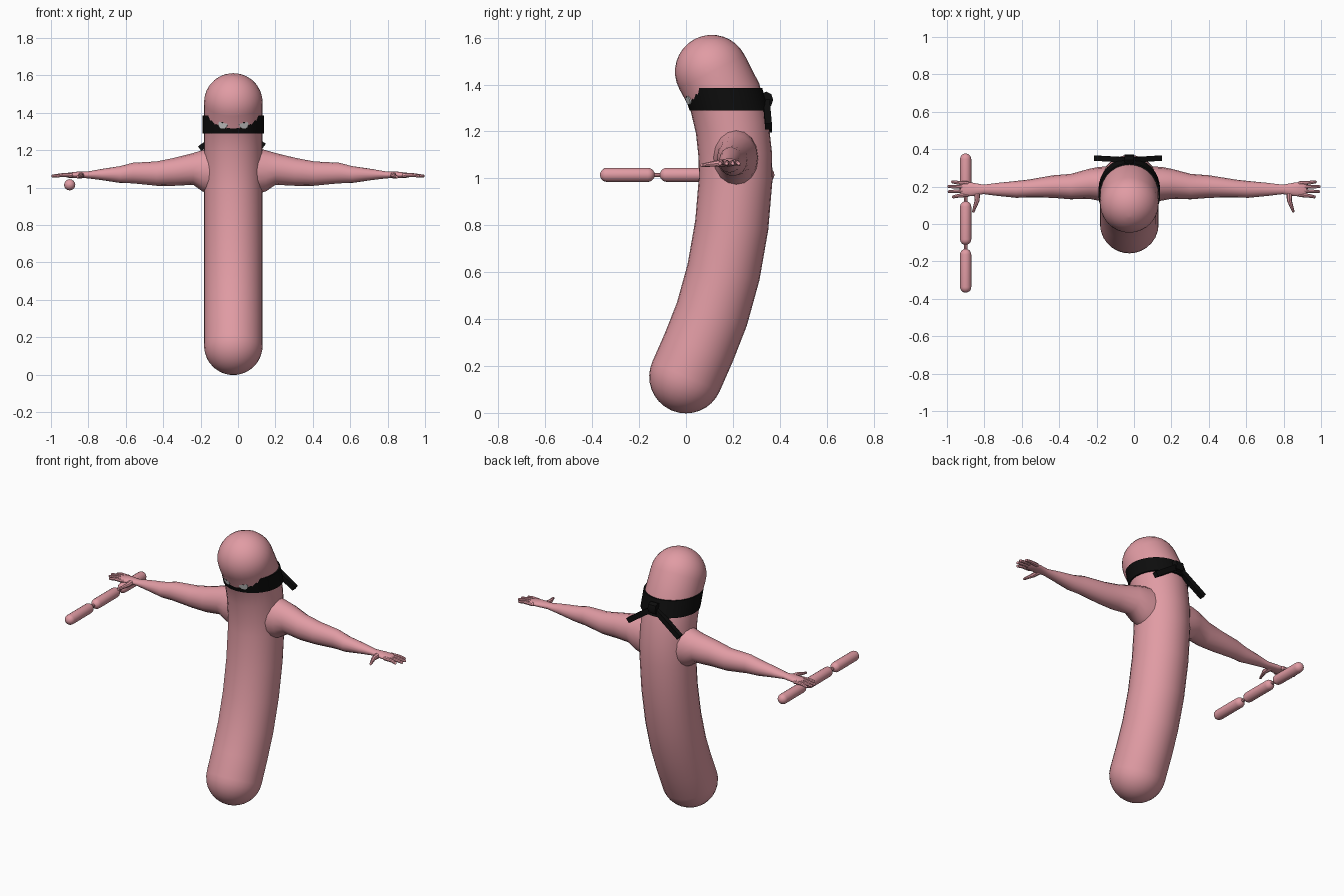
import bpy, bmesh, math
from mathutils import Vector

cube = bpy.data.objects.get("Cube")
if cube:
    bpy.data.objects.remove(cube, do_unlink=True)


def material(name, color):
    m = bpy.data.materials.new(name)
    m.use_nodes = True
    rgba = (*color, 1)
    m.diffuse_color = rgba
    m.node_tree.nodes["Principled BSDF"].inputs["Base Color"].default_value = rgba
    return m


PINK = material("pink_skin", (0.75, 0.33, 0.37))
BLACK = material("black_cloth", (0.004, 0.004, 0.004))
GREY = material("eye_grey", (0.6, 0.6, 0.6))
X, Y, Z = Vector((1, 0, 0)), Vector((0, 1, 0)), Vector((0, 0, 1))
CX = -0.025  # body axis


def loft(name, rings, mat, sides=16, turn=0.0):
    """Skin a list of elliptical rings (centre, u, v) and close both ends."""
    bm = bmesh.new()
    loops = []
    for c, u, v in rings:
        angles = [math.tau * i / sides + turn for i in range(sides)]
        loops.append([bm.verts.new(c + u * math.cos(a) + v * math.sin(a)) for a in angles])
    for a, b in zip(loops, loops[1:]):
        for i in range(sides):
            j = (i + 1) % sides
            bm.faces.new((a[i], a[j], b[j], b[i]))
    bm.faces.new(loops[0])
    bm.faces.new(loops[-1])
    bmesh.ops.recalc_face_normals(bm, faces=bm.faces)
    mesh = bpy.data.meshes.new(name)
    bm.to_mesh(mesh)
    bm.free()
    mesh.materials.append(mat)
    ob = bpy.data.objects.new(name, mesh)
    bpy.context.collection.objects.link(ob)
    bpy.ops.object.select_all(action='DESELECT')
    ob.select_set(True)
    bpy.context.view_layer.objects.active = ob
    bpy.ops.object.shade_smooth_by_angle(angle=math.radians(40))
    return ob


def tube(name, points, radii, mat, sides=12, caps=5):
    """Round-ended tube through points."""
    pts = [Vector(p) for p in points]
    last = len(pts) - 1
    rings = []
    for i, p in enumerate(pts):
        t = (pts[min(i + 1, last)] - pts[max(i - 1, 0)]).normalized()
        u = (X - t * t.x if abs(t.x) < 0.8 else Y - t * t.y).normalized()
        v, r = t.cross(u), radii[i]
        steps = [k / caps * math.pi / 2 * 0.98 for k in range(caps + 1)]
        if i == 0:
            angles = [-a for a in reversed(steps)]
        elif i == last:
            angles = steps
        else:
            angles = [0]
        for a in angles:
            w = r * math.cos(a)
            rings.append((p + t * r * math.sin(a), u * w, v * w))
    return loft(name, rings, mat, sides)


# Curved body (y, z centreline)
SPINE = [(0, .155), (.055, .28), (.11, .42), (.16, .6), (.195, .8),
         (.212, 1), (.21, 1.1), (.197, 1.22), (.165, 1.35), (.11, 1.455)]
tube("body", [(CX, y, z) for y, z in SPINE], [.157] * len(SPINE), PINK, 28, 8)

# Arms: x, y, z, half depth, half height
ARM = [(.08, .21, 1.085, .1, .135), (.17, .215, 1.09, .09, .11),
       (.22, .215, 1.1, .08, .085), (.32, .2, 1.085, .068, .075),
       (.42, .2, 1.075, .06, .065), (.55, .19, 1.078, .048, .055),
       (.62, .185, 1.07, .045, .045), (.72, .185, 1.07, .035, .03),
       (.8, .185, 1.068, .025, .018), (.86, .185, 1.068, .036, .017),
       (.91, .187, 1.066, .04, .013), (.925, .187, 1.066, .03, .006)]
# Finger base y, tip y, tip x
FINGERS = [(.156, .145, .965), (.177, .173, .988), (.198, .2, .99), (.217, .225, .97)]

for side, s in (("left", 1), ("right", -1)):
    def place(x, y, z):
        return Vector((s * x + CX * (1 - x), y, z))

    loft(side + "_arm", [(place(x, y, z), Y * ry, Z * rz) for x, y, z, ry, rz in ARM], PINK)
    for n, (y0, y1, x1) in enumerate(FINGERS):
        tube(f"{side}_finger_{n + 1}",
             [place(.89, y0, 1.066), place(.94, (y0 + y1) / 2, 1.067), place(x1, y1, 1.062)],
             [.012, .01, .008], PINK, 8, 3)
    tube(side + "_thumb",
         [place(.835, .175, 1.066), place(.835, .125, 1.063), place(.855, .068, 1.056)],
         [.018, .013, .007], PINK, 8, 3)

# Headband following the lean of the head
BAND = [(.185, 1.29), (.155, 1.385)]
loft("headband", [(Vector((CX, y, z)), X * .165, Y * .17) for y, z in BAND], BLACK, 32)

# Eyes set on the band as thin plates
for side, s in (("left", 1), ("right", -1)):
    a = s * math.radians(19.5)
    out = Vector((math.sin(a), -math.cos(a), 0))
    across = Vector((math.cos(a), math.sin(a), 0))
    up = Vector((0, -.28, 1)).normalized()
    c = Vector((CX, .17, 1.337)) + Vector((out.x * .165, out.y * .17, 0))
    for name, mat, w, h, lift, off in (("eye", GREY, .026, .023, .004, 0),
                                       ("pupil", BLACK, .006, .005, .005, .012)):
        m = c + up * off
        loft(f"{side}_{name}", [(m - out * .003, across * w, up * h),
                                (m + out * lift, across * w, up * h)], mat)

# Knot and two hanging tails behind the head
knot = Vector((CX, .342, 1.335))
loft("band_knot", [(knot - X * .025, Y * .03, Z * .035), (knot + X * .025, Y * .03, Z * .035)],
     BLACK, 8)
for side, tip in (("left", Vector((.14, .352, 1.222))), ("right", Vector((-.205, .352, 1.208)))):
    d = (tip - knot).normalized()
    n = d.cross(Y).normalized()
    loft(side + "_band_tail", [(knot, Y * .02, n * .022), (tip, Y * .02, n * .022)],
         BLACK, 4, math.pi / 4)

# Three-section staff under the right hand
for n, y in enumerate((-.25, .005, .26)):
    tube(f"staff_section_{n + 1}", [(-.9, y - .087, 1.015), (-.9, y + .087, 1.015)],
         [.03, .03], PINK, 16)
for n, y in enumerate((-.1225, .1325)):
    tube(f"staff_link_{n + 1}", [(-.9, y - .015, 1.015), (-.9, y + .015, 1.015)],
         [.009, .009], PINK, 8, 2)
